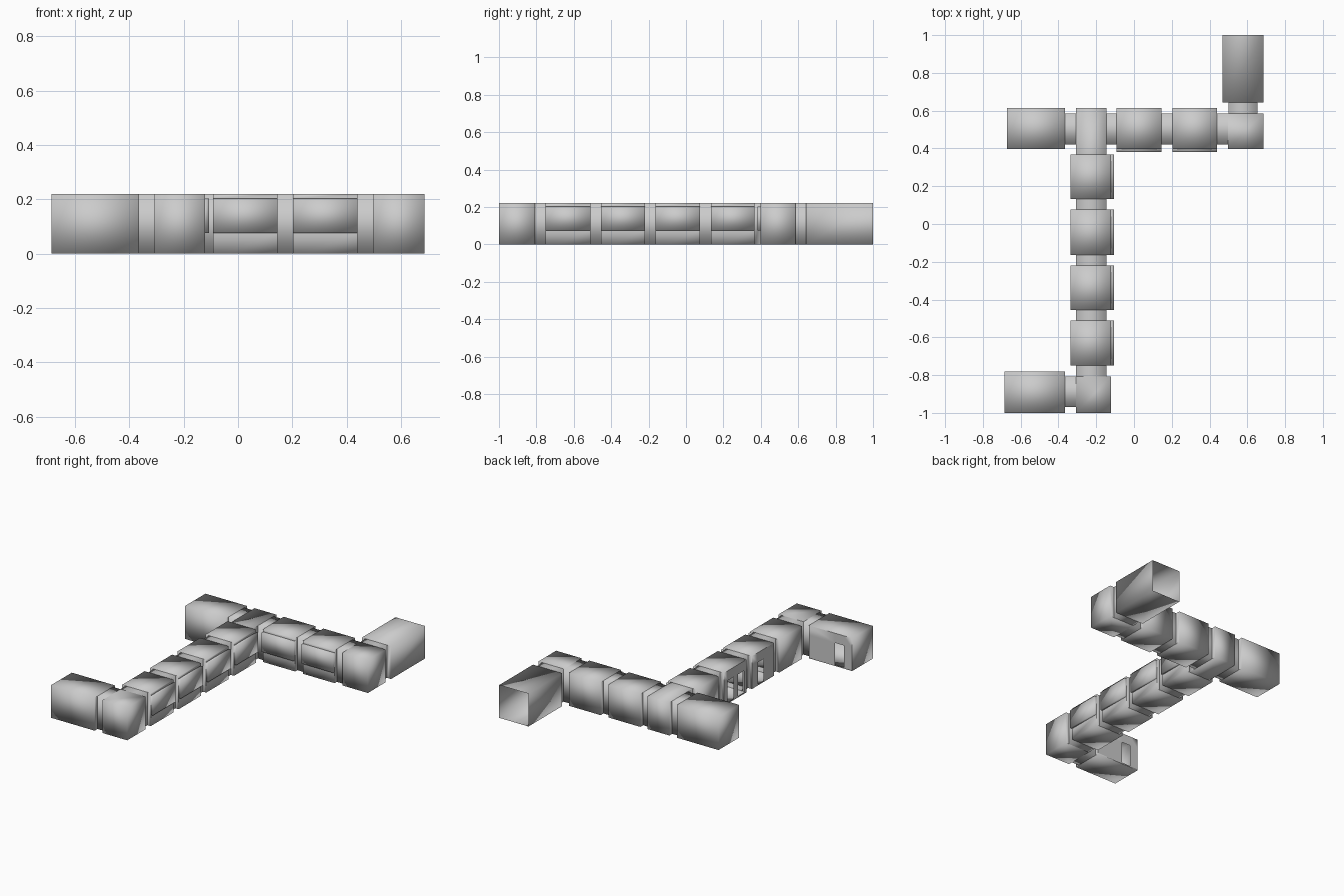
import bpy, bmesh

if "Cube" in bpy.data.objects:
    bpy.data.objects.remove(bpy.data.objects["Cube"])

H = 0.22                  # overall height
BAY_Z = (0.075, 0.203)    # height band of the projecting bays
DOOR_Z = (0.008, 0.155)   # height band of the door openings


def panel(bm, axis, level, outward, urange, vrange, holes):
    """Rectangular wall, floor or roof split around its rectangular holes."""
    us, vs = set(urange), set(vrange)
    for a, b, c, d in holes:
        us |= {min(max(t, urange[0]), urange[1]) for t in (a, b)}
        vs |= {min(max(t, vrange[0]), vrange[1]) for t in (c, d)}
    us, vs = sorted(us), sorted(vs)
    for u0, u1 in zip(us, us[1:]):
        for v0, v1 in zip(vs, vs[1:]):
            um, vm = (u0 + u1) / 2, (v0 + v1) / 2
            if any(a < um < b and c < vm < d for a, b, c, d in holes):
                continue
            pts = []
            for u, v in ((u0, v0), (u1, v0), (u1, v1), (u0, v1)):
                p = [u, v]
                p.insert(axis, level)
                pts.append(bm.verts.new(p))
            face = bm.faces.new(pts)
            face.normal_update()
            if face.normal[axis] * outward < 0:
                face.normal_flip()


def shell(name, x, y, z=(0, H), holes=()):
    """Thin hollow box; holes = (side, u0, u1, z0, z1), or (side,) to leave a side open."""
    bm = bmesh.new()
    spans = (x, y, z)
    for axis, letter in enumerate("xyz"):
        u, v = [s for i, s in enumerate(spans) if i != axis]
        for k, sign in enumerate("-+"):
            cuts = [h[1:] if len(h) > 1 else (*u, *v) for h in holes if h[0] == sign + letter]
            panel(bm, axis, spans[axis][k], 2 * k - 1, u, v, cuts)
    bmesh.ops.remove_doubles(bm, verts=bm.verts, dist=1e-5)
    mesh = bpy.data.meshes.new(name)
    bm.to_mesh(mesh)
    bm.free()
    mesh.shade_smooth()
    obj = bpy.data.objects.new(name, mesh)
    bpy.context.collection.objects.link(obj)
    return obj


# shared widths of the passages linking the modules
PX = (-0.307, -0.146)     # long corridor passage, across x
PY = (0.42, 0.585)        # cross corridor passage, across y
QY = (-0.97, -0.807)      # entrance wing passage
QX = (0.499, 0.655)       # rear wing passage


def port(side, span):
    return (side, *span, 0, H)


# long corridor: four modules with bays on the right side
spans = [(0.133, 0.367), (-0.163, 0.076), (-0.454, -0.22), (-0.75, -0.511)]
doors = {1: [(-0.137, -0.075), (-0.025, 0.036)], 2: [(-0.345, -0.283)]}
for i, ys in enumerate(spans):
    holes = [port("-y", PX), port("+y", PX), ("+x", *ys, *BAY_Z)]
    holes += [("-x", *d, *DOOR_Z) for d in doors.get(i, [])]
    shell(f"long_module_{i + 1}", (-0.335, -0.122), ys, holes=holes)
    shell(f"long_bay_{i + 1}", (-0.122, -0.107), ys, BAY_Z, [("-x",)])

# passages between the long corridor modules
ends = [ys for ys in spans] + [(-1, -0.807)]
for i, (a, b) in enumerate(zip(ends, ends[1:])):
    shell(f"long_passage_{i + 1}", PX, (b[1], a[0]), holes=[("-y",), ("+y",)])

# junction where both corridors meet
shell("junction", PX, (0.367, 0.615),
      holes=[("-y",), port("-x", PY), port("+x", PY)])

# cross corridor: end room, two bay modules and the corner
shell("end_room", (-0.672, -0.364), (0.397, 0.615), holes=[port("+x", PY)])
cross = [(-0.092, 0.146), (0.203, 0.439)]
for i, xs in enumerate(cross):
    shell(f"cross_module_{i + 1}", xs, (0.397, 0.615),
          holes=[port("-x", PY), port("+x", PY), ("-y", *xs, *BAY_Z)])
    shell(f"cross_bay_{i + 1}", xs, (0.381, 0.397), BAY_Z, [("+y",)])
shell("rear_corner", (0.497, 0.686), (0.397, 0.585),
      holes=[port("-x", PY), port("+y", QX)])
for i, xs in enumerate([(-0.364, PX[0]), (PX[1], -0.092), (0.146, 0.203), (0.439, 0.497)]):
    shell(f"cross_passage_{i + 1}", xs, PY, holes=[("-x",), ("+x",)])

# rear wing with an open end
shell("rear_passage", QX, (0.585, 0.642), holes=[("-y",), ("+y",)])
shell("rear_wing", (0.469, 0.686), (0.642, 1.0), holes=[port("-y", QX), ("+y",)])

# entrance wing at the front
shell("front_corner", (-0.307, -0.122), (-1.0, -0.807),
      holes=[port("+y", PX), port("-x", QY)])
shell("front_passage", (-0.364, -0.307), QY, holes=[("-x",), ("+x",)])
shell("entrance_room", (-0.686, -0.364), (-1.0, -0.782),
      holes=[port("+x", QY), ("+y", -0.625, -0.56, *DOOR_Z)])
